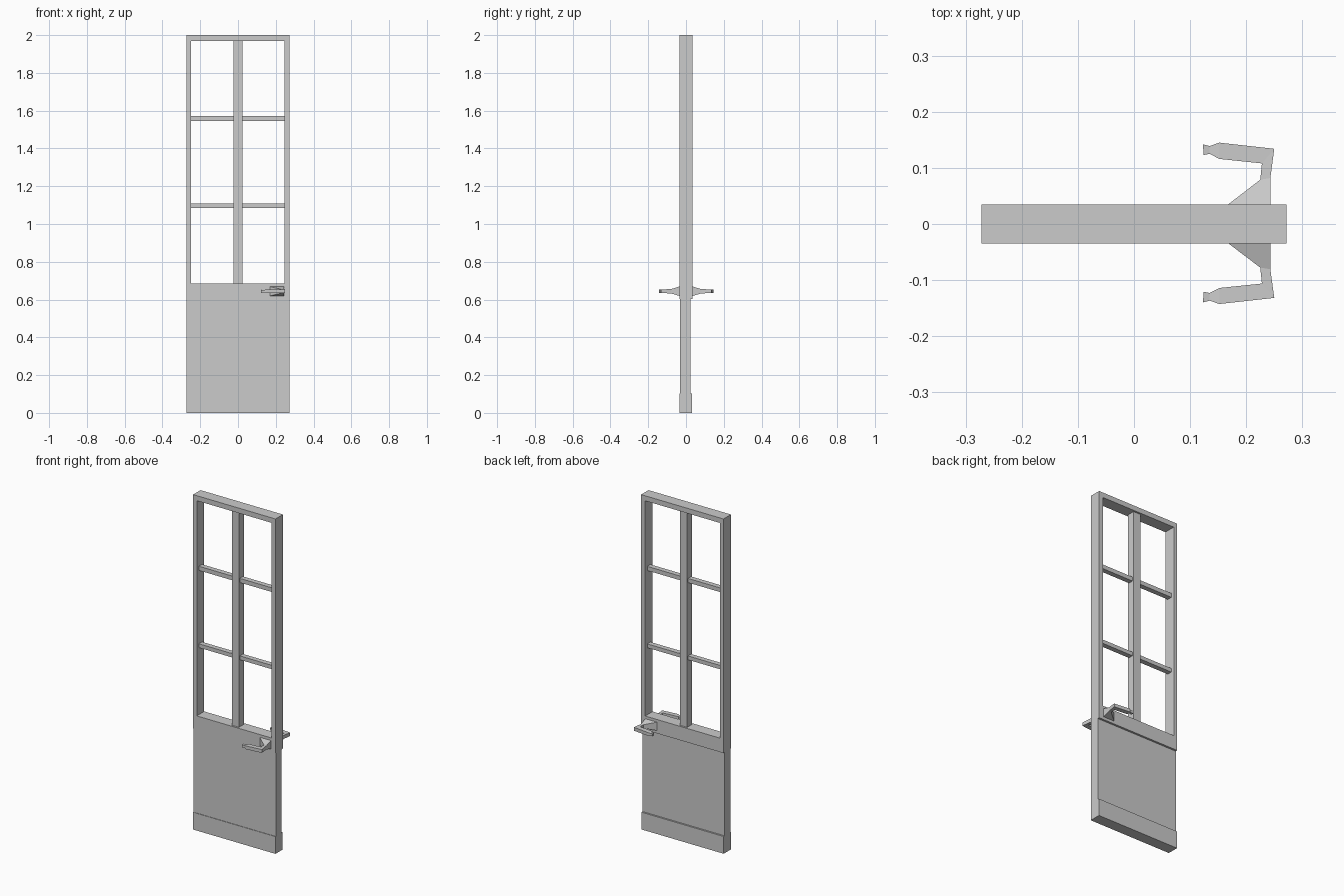
import bpy

if "Cube" in bpy.data.objects:
    bpy.data.objects.remove(bpy.data.objects["Cube"])


def make(name, verts, faces):
    me = bpy.data.meshes.new(name)
    me.from_pydata(verts, [], faces)
    me.update()
    ob = bpy.data.objects.new(name, me)
    bpy.context.collection.objects.link(ob)
    return ob


def loft(name, rings):
    """Skin a list of 4-point rings and cap both ends."""
    verts = [p for r in rings for p in r]
    faces = [(3, 2, 1, 0)]
    for i in range(len(rings) - 1):
        a, b = i * 4, i * 4 + 4
        for k in range(4):
            n = (k + 1) % 4
            faces.append((a + k, a + n, b + n, b + k))
    e = (len(rings) - 1) * 4
    faces.append((e, e + 1, e + 2, e + 3))
    ob = make(name, verts, faces)
    import bmesh
    bm = bmesh.new()
    bm.from_mesh(ob.data)
    bmesh.ops.recalc_face_normals(bm, faces=bm.faces)
    bm.to_mesh(ob.data)
    bm.free()
    return ob


def box(name, x0, x1, y0, y1, z0, z1):
    ring = lambda z: [(x0, y0, z), (x1, y0, z), (x1, y1, z), (x0, y1, z)]
    return loft(name, [ring(z0), ring(z1)])


W, D = 0.272, 0.035

# Lower solid part
box("kick_board", -W, W, -D, 0.033, 0, 0.103)
box("lower_panel", -W, W, -0.032, 0.023, 0.103, 0.602)
box("lock_rail", -W, W, -D, D, 0.602, 0.685)

# Window frame
box("left_stile", -W, -0.248, -D, D, 0.685, 1.97)
box("right_stile", 0.245, W, -D, D, 0.685, 1.97)
box("top_rail", -W, W, -D, D, 1.97, 2.0)

# Glazing bars
box("centre_mullion", -0.024, 0.023, -0.024, 0.024, 0.685, 1.97)
for z0, z1 in ((1.085, 1.108), (1.546, 1.571)):
    box("glazing_bar_left", -0.248, -0.024, -0.015, 0.015, z0, z1)
    box("glazing_bar_right", 0.023, 0.245, -0.015, 0.015, z0, z1)

# Lever handles: inner point, outer point, half height of each section
sections = [
    ((0.168, 0.035), (0.243, 0.035), 0.025),
    ((0.225, 0.079), (0.243, 0.082), 0.011),
    ((0.228, 0.108), (0.250, 0.134), 0.010),
    ((0.152, 0.116), (0.152, 0.145), 0.010),
    ((0.135, 0.125), (0.135, 0.139), 0.006),
    ((0.124, 0.123), (0.123, 0.142), 0.008),
]
for name, s in (("back_handle", 1), ("front_handle", -0.983)):
    rings = []
    for (ax, ay), (bx, by), h in sections:
        z0, z1 = 0.644 - h, 0.644 + h
        rings.append([(ax, ay * s, z0), (bx, by * s, z0),
                      (bx, by * s, z1), (ax, ay * s, z1)])
    loft(name, rings)
